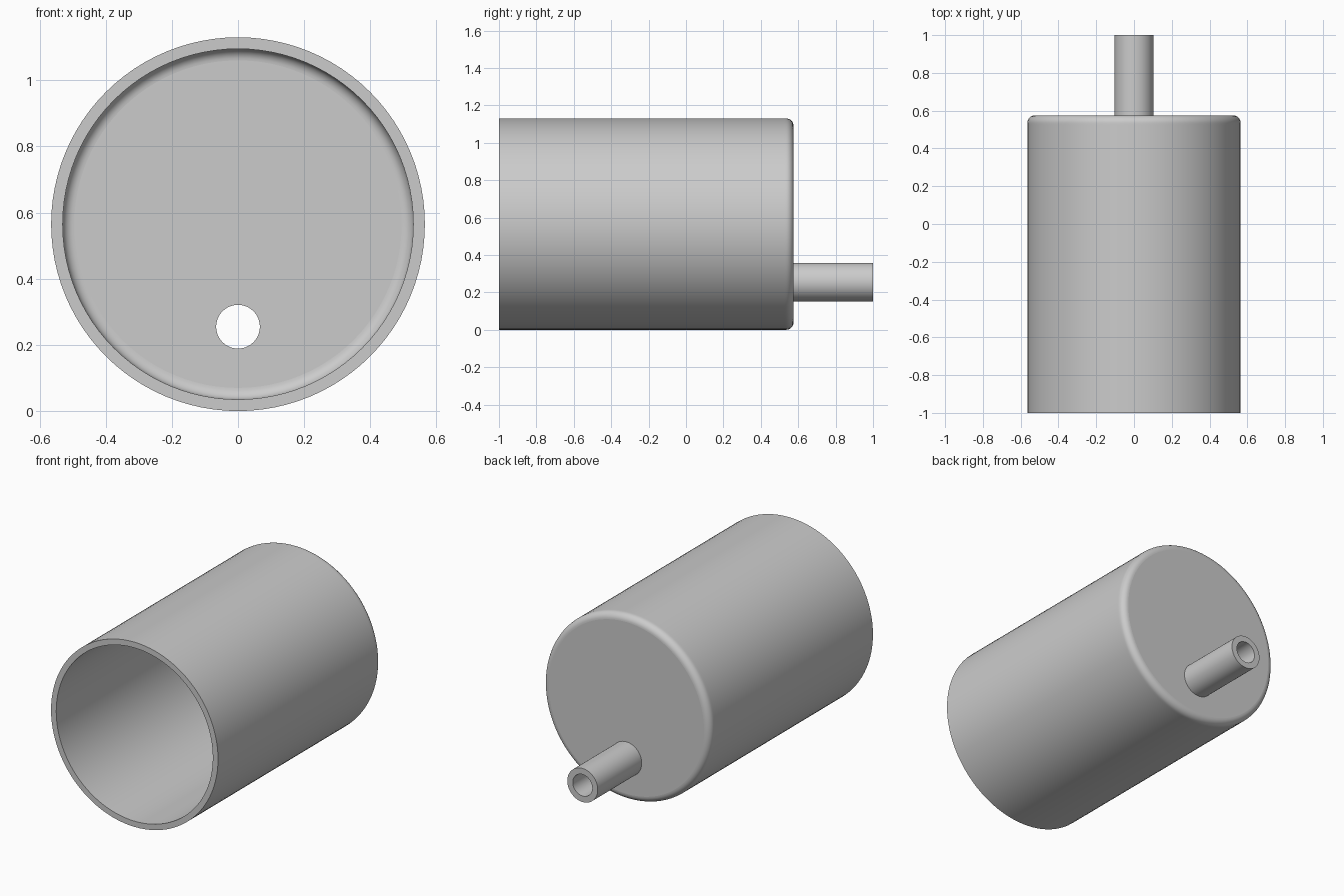
import bpy
import bmesh
from math import sin, cos, pi, radians

cube = bpy.data.objects.get("Cube")
if cube:
    bpy.data.objects.remove(cube, do_unlink=True)

SEGMENTS = 96
FILLET_STEPS = 8
BODY_Z, OUTER, INNER = 0.565, 0.565, 0.53
SPOUT_Z, SPOUT_OUTER, SPOUT_INNER = 0.255, 0.103, 0.066
FRONT, BACK, FLOOR, SPOUT_END = -1.0, 0.575, 0.54, 1.0


def fillet(radius, y_end, size):
    """Rings from the cylinder wall round to the flat end."""
    rings = [(BODY_Z, radius, y_end - size - 0.01)]
    for i in range(FILLET_STEPS + 1):
        a = pi / 2 * i / FILLET_STEPS
        rings.append((BODY_Z, radius - size * (1 - cos(a)),
                      y_end - size * (1 - sin(a))))
    return rings


# Closed chain of rings (centre height, radius, y): inside, rim, outside, spout
rings = [(SPOUT_Z, SPOUT_INNER, FLOOR)]
rings += reversed(fillet(INNER, FLOOR, 0.035))
rings += [(BODY_Z, INNER, FRONT), (BODY_Z, OUTER, FRONT)]
rings += fillet(OUTER, BACK, 0.04)
rings += [(SPOUT_Z, SPOUT_OUTER, BACK),
          (SPOUT_Z, SPOUT_OUTER, SPOUT_END),
          (SPOUT_Z, SPOUT_INNER, SPOUT_END)]

bm = bmesh.new()
loops = []
for z, r, y in rings:
    angles = [2 * pi * i / SEGMENTS for i in range(SEGMENTS)]
    loops.append([bm.verts.new((r * cos(a), y, z + r * sin(a))) for a in angles])
for k, loop in enumerate(loops):
    following = loops[(k + 1) % len(loops)]
    for i in range(SEGMENTS):
        j = (i + 1) % SEGMENTS
        bm.faces.new((loop[i], loop[j], following[j], following[i]))
bmesh.ops.recalc_face_normals(bm, faces=bm.faces)

mesh = bpy.data.meshes.new("cup_with_spout")
bm.to_mesh(mesh)
bm.free()
cup = bpy.data.objects.new("cup_with_spout", mesh)
bpy.context.collection.objects.link(cup)

# Plain grey
grey = bpy.data.materials.new("plain_grey")
grey.use_nodes = True
colour = (0.6, 0.6, 0.6, 1)
grey.diffuse_color = colour
grey.node_tree.nodes["Principled BSDF"].inputs["Base Color"].default_value = colour
mesh.materials.append(grey)

# Smooth walls, crisp rims, flat ends
bpy.ops.object.select_all(action="DESELECT")
cup.select_set(True)
bpy.context.view_layer.objects.active = cup
bpy.ops.object.shade_smooth_by_angle(angle=radians(35))
for face in mesh.polygons:
    if abs(face.normal.y) > 0.999:
        face.use_smooth = False
